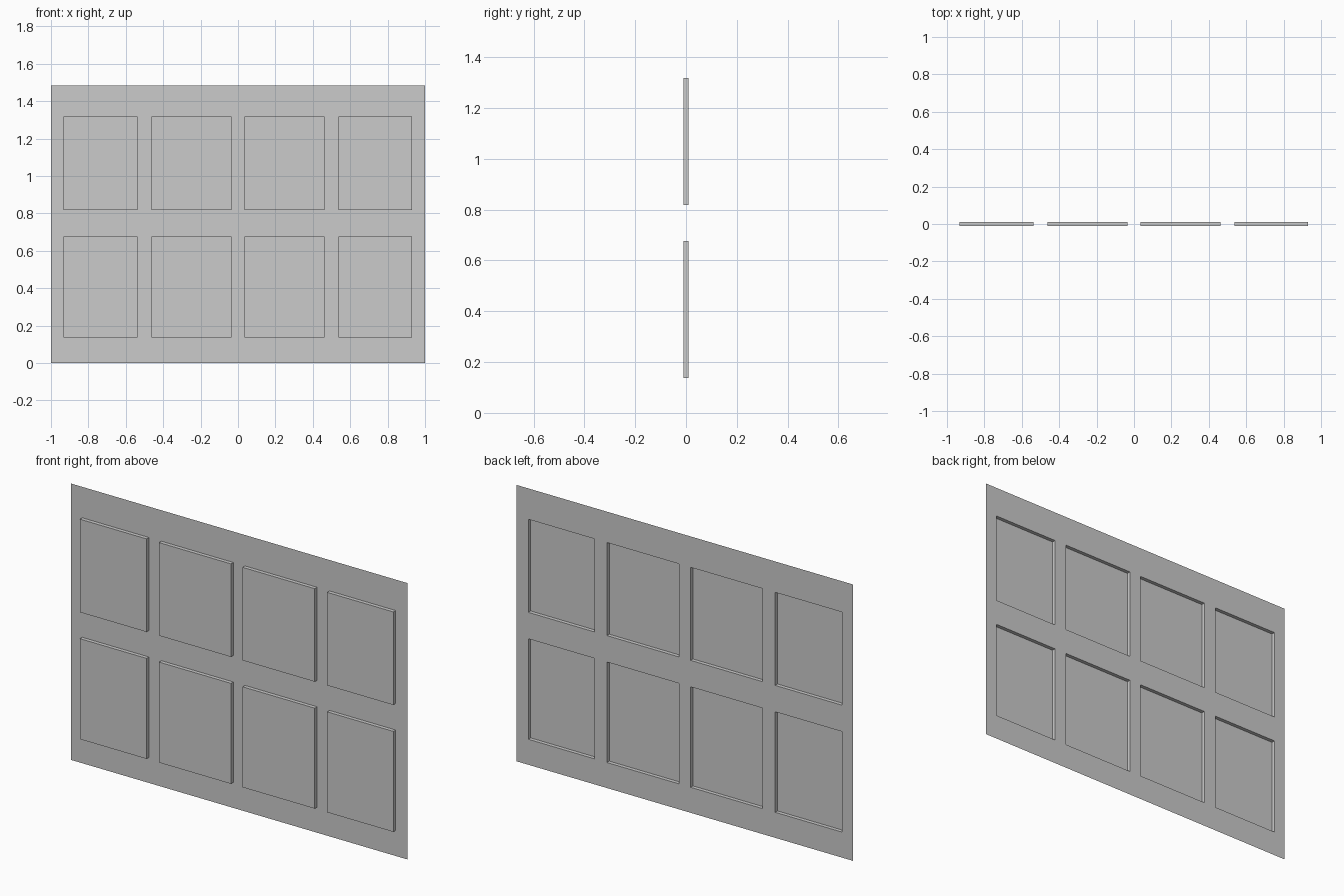
import bpy, bmesh

if "Cube" in bpy.data.objects:
    bpy.data.objects.remove(bpy.data.objects["Cube"])

# Grid lines of the sheet; odd cells in both directions are the raised panels
xs = [-1, -0.933, -0.537, -0.463, -0.035, 0.035, 0.463, 0.537, 0.93, 1]
zs = [0, 0.137, 0.677, 0.819, 1.319, 1.485]
DEPTH = 0.02

bm = bmesh.new()

# Thin sheet, facing the front
rows = [[bm.verts.new((x, DEPTH / 2, z)) for x in xs] for z in zs]
panels = []
for j in range(len(zs) - 1):
    for i in range(len(xs) - 1):
        face = bm.faces.new((rows[j][i], rows[j][i + 1],
                             rows[j + 1][i + 1], rows[j + 1][i]))
        if i % 2 and j % 2:
            panels.append(face)

# Panels pressed forward, leaving recesses at the back
raised = bmesh.ops.extrude_discrete_faces(bm, faces=panels)["faces"]
bmesh.ops.translate(bm, vec=(0, -DEPTH, 0),
                    verts=list({v for f in raised for v in f.verts}))

mesh = bpy.data.meshes.new("panelled_sheet")
bm.to_mesh(mesh)
bm.free()
bpy.context.collection.objects.link(bpy.data.objects.new("panelled_sheet", mesh))
